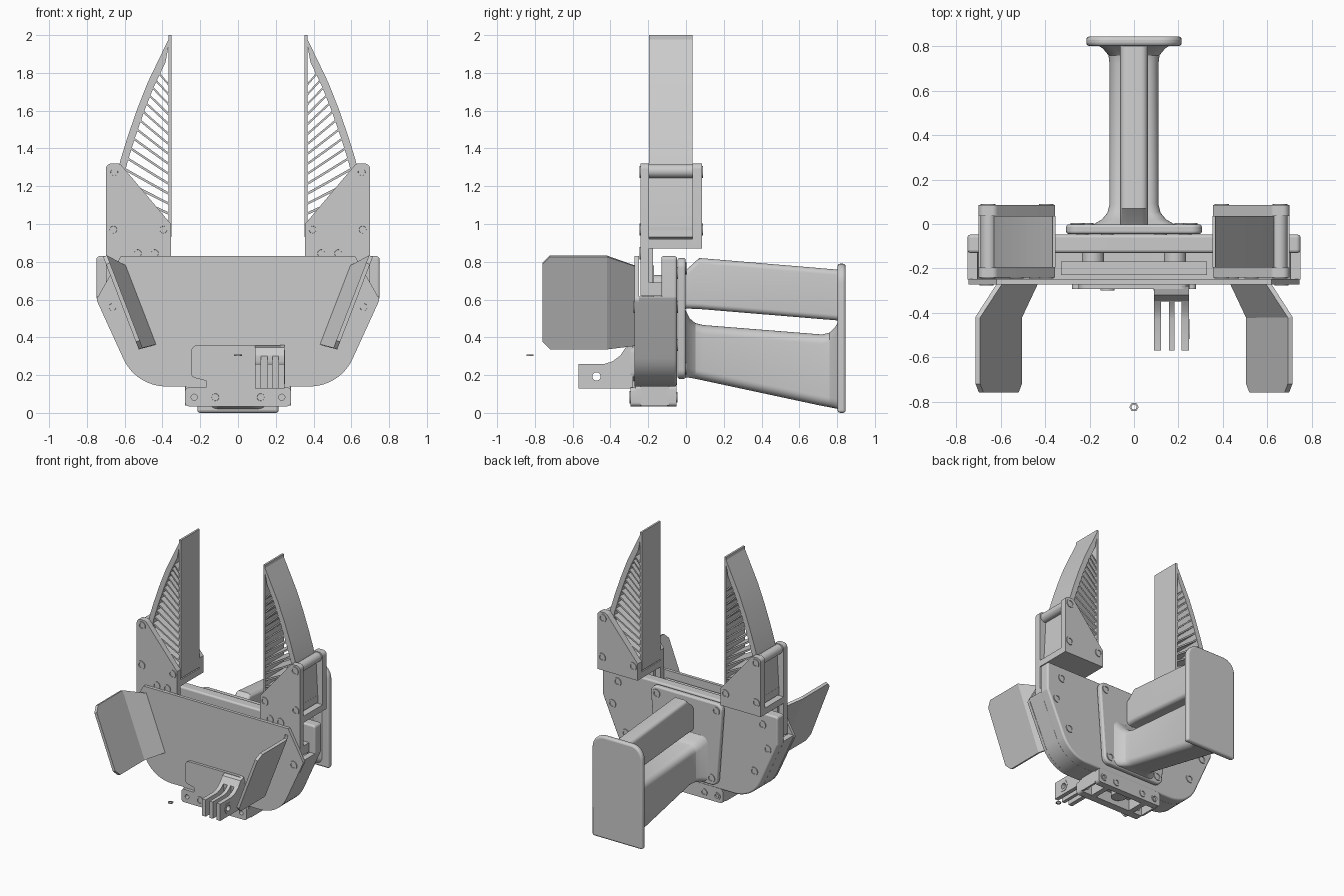
import bpy, bmesh, math
from mathutils import Vector

if "Cube" in bpy.data.objects:
    bpy.data.objects.remove(bpy.data.objects["Cube"])


def add(name, bm):
    bmesh.ops.recalc_face_normals(bm, faces=bm.faces[:])
    me = bpy.data.meshes.new(name)
    bm.to_mesh(me)
    bm.free()
    ob = bpy.data.objects.new(name, me)
    bpy.context.collection.objects.link(ob)
    return ob


def prism(name, pts, a, b, axis='y', s=1, bevel=0):
    """Extrude a 2D outline from a to b along an axis; s=-1 mirrors in x."""
    put = {'y': lambda u, v, w: (s * u, w, v), 'x': lambda u, v, w: (s * w, u, v),
           'z': lambda u, v, w: (s * u, v, w)}[axis]
    bm = bmesh.new()
    lo = [bm.verts.new(put(u, v, a)) for u, v in pts]
    hi = [bm.verts.new(put(u, v, b)) for u, v in pts]
    n = len(pts)
    bm.faces.new(lo)
    bm.faces.new(hi)
    for i in range(n):
        bm.faces.new((lo[i], lo[(i + 1) % n], hi[(i + 1) % n], hi[i]))
    ob = add(name, bm)
    if bevel:
        m = ob.modifiers.new('edge', 'BEVEL')
        m.width, m.segments, m.limit_method, m.angle_limit = bevel, 3, 'ANGLE', 0.8
    return ob


def rect(u0, v0, u1, v1):
    return [(u0, v0), (u1, v0), (u1, v1), (u0, v1)]


def rounded(corners, seg=8):
    """Outline from (u, v, radius) corners."""
    out, n = [], len(corners)
    for i, (u, v, r) in enumerate(corners):
        p = Vector((u, v))
        if r == 0:
            out.append((u, v))
            continue
        d1 = (Vector(corners[i - 1][:2]) - p).normalized()
        d2 = (Vector(corners[(i + 1) % n][:2]) - p).normalized()
        half = d1.angle(d2) / 2
        c = p + (d1 + d2).normalized() * r / math.sin(half)
        s0, s1 = p + d1 * r / math.tan(half) - c, p + d2 * r / math.tan(half) - c
        a0 = math.atan2(s0.y, s0.x)
        da = (math.atan2(s1.y, s1.x) - a0 + math.pi) % (2 * math.pi) - math.pi
        for k in range(seg + 1):
            a = a0 + da * k / seg
            out.append((c.x + r * math.cos(a), c.y + r * math.sin(a)))
    return out


def circle(u, v, r, n=24):
    return [(u + r * math.cos(2 * math.pi * k / n), v + r * math.sin(2 * math.pi * k / n)) for k in range(n)]


def cut(ob, cutter):
    m = ob.modifiers.new('hole', 'BOOLEAN')
    m.operation, m.solver, m.object = 'DIFFERENCE', 'EXACT', cutter
    bpy.context.view_layer.objects.active = ob
    bpy.ops.object.modifier_apply(modifier=m.name)
    bpy.data.objects.remove(cutter)


def screw(x, y, z, d, r=0.032):
    """Socket head screw facing d along y."""
    bm = bmesh.new()
    rings = []
    for n_r, dy in ((r, -0.01), (r, 0.006), (r * 0.6, 0.006), (r * 0.55, -0.008)):
        rings.append([bm.verts.new((x + u, y + d * dy, z + v)) for u, v in circle(0, 0, n_r)])
    for p, q in zip(rings, rings[1:]):
        for i in range(24):
            j = (i + 1) % 24
            bm.faces.new((p[i], p[j], q[j], q[i]))
    bm.faces.new(rings[0])
    bm.faces.new(rings[-1])
    add('screw', bm)


def loft(name, secs, rad):
    """Rounded rectangular sections (y, half width, z low, z high) joined along y."""
    bm = bmesh.new()
    rings = []
    for y, w, a, b in secs:
        pts = rounded([(-w, a, rad), (w, a, rad), (w, b, rad), (-w, b, rad)], 6)
        rings.append([bm.verts.new((u, y, v)) for u, v in pts])
    n = len(rings[0])
    for p, q in zip(rings, rings[1:]):
        for i in range(n):
            bm.faces.new((p[i], p[(i + 1) % n], q[(i + 1) % n], q[i]))
    bm.faces.new(rings[0])
    bm.faces.new(rings[-1])
    return add(name, bm)


# Housing: back plate, curved rim and palm plate
def half_to_full(h):
    return h + [(-u, v, r) for u, v, r in reversed(h)]


shell = rounded(half_to_full([(0.75, 0.83, 0.02), (0.75, 0.61, 0.03), (0.54, 0.14, 0.25)]), 12)
prism('housing_back', shell, -0.13, -0.048, bevel=0.012)
rim = [p for p in shell if p[1] < 0.625]
prism('housing_rim', rim + [(u * 0.94, 0.62 + (v - 0.62) * 0.92) for u, v in reversed(rim)], -0.25, -0.12)
palm = rounded(half_to_full([(0.62, 0.83, 0), (0.75, 0.60, 0.03), (0.54, 0.14, 0.25)]), 12)
prism('palm_plate', palm, -0.272, -0.248)
prism('inner_plate', rect(-0.33, 0.3, 0.33, 0.78), -0.23, -0.17)

# Finger shape: outer curve as (x, z)
curve = [(0.357, 2.0), (0.42, 1.87), (0.48, 1.745), (0.535, 1.605), (0.585, 1.46),
         (0.622, 1.34), (0.645, 1.24), (0.662, 0.93)]


def outer_x(z):
    for (x0, z0), (x1, z1) in zip(curve, curve[1:]):
        if z1 <= z <= z0:
            return x0 + (x1 - x0) * (z0 - z) / (z0 - z1)
    return 0.36


for s in (-1, 1):
    # Flexible finger with slanted ribs
    inner = [(max(u - 0.036, 0.357), v - 0.015) for u, v in curve[1:]]
    prism('finger_spine', curve + inner[::-1], -0.195, 0.035, s=s)
    prism('finger_pad', rect(0.353, 0.93, 0.368, 2.0), -0.195, 0.035, s=s)
    prism('finger_base', rect(0.355, 0.93, 0.66, 0.985), -0.195, 0.035, s=s)
    for i in range(15):
        t = i / 14
        x, z, slope = 0.36, 1.0 + 0.73 * t, 0.4 + 0.75 * t
        while x < outer_x(z) - 0.02:
            x += 0.004
            z += 0.004 * slope
        h = 0.007
        z0 = 1.0 + 0.73 * t
        prism('finger_rib', [(0.36, z0 - h), (x, z - h), (x, z + h), (0.36, z0 + h)], -0.19, 0.03, s=s)

    # Finger holder: two cheeks, floor, post and hooked foot
    top = [(0.70, 1.32, 0.03), (0.625, 1.32, 0.03), (0.355, 1.0, 0)]
    prism('holder_front', rounded([(0.355, 0.62, 0), (0.70, 0.62, 0)] + top), -0.24, -0.195, s=s)
    prism('holder_back', rounded([(0.355, 0.87, 0.0), (0.70, 0.87, 0.0)] + top), 0.035, 0.085, s=s)
    prism('holder_floor', rect(0.355, 0.87, 0.70, 0.92), -0.2, 0.05, s=s)
    prism('holder_post', circle(0.655, 1.28, 0.036), -0.2, 0.04, s=s)
    prism('holder_foot', rect(0.40, 0.62, 0.70, 0.69), -0.2, -0.10, s=s)
    prism('holder_stem', rect(0.40, 0.62, 0.66, 0.9), -0.2, -0.175, s=s)
    for x, z in ((0.655, 1.275), (0.66, 0.97), (0.395, 0.97)):
        screw(s * x, -0.24, z, -1)
        screw(s * x, 0.085, z, 1)
    for x in (0.44, 0.53):
        screw(s * x, -0.24, 0.845, -1)
    screw(s * 0.665, -0.272, 0.56, -1)
    for x, z in ((0.665, 0.56), (0.55, 0.36), (0.62, 0.74)):
        screw(s * x, -0.048, z, 1)
    prism('inner_post', circle(0.185, 0.68, 0.05), -0.18, -0.1, s=s)

    # Side wing, bent outwards where it leaves the palm
    bm = bmesh.new()

    def wing_vert(y, z):
        return bm.verts.new((s * (0.515 + (z - 0.34) * 0.385), y, z))
    blade = [wing_vert(y, z) for y, z in ((-0.42, 0.34), (-0.42, 0.83), (-0.72, 0.83),
                                          (-0.76, 0.79), (-0.76, 0.38), (-0.72, 0.34))]
    root = [bm.verts.new((s * 0.60, -0.26, 0.775)), bm.verts.new((s * 0.44, -0.26, 0.36))]
    bm.faces.new(blade)
    bm.faces.new((blade[1], blade[0], root[1], root[0]))
    m = add('side_wing', bm).modifiers.new('thickness', 'SOLIDIFY')
    m.thickness, m.offset = 0.022, 0

# Front mounting plate and bottom bracket with through holes
tab = half_to_full([(0.25, 0.36, 0.04), (0.25, 0.19, 0.03), (0.17, 0.17, 0.0), (0.17, 0.135, 0),
                    (0.28, 0.135, 0.02), (0.28, 0.035, 0.02)])
plate = prism('mount_plate', rounded(tab, 5), -0.293, -0.268)
ears = half_to_full([(0.28, 0.145, 0.02), (0.28, 0.035, 0.02)])
front_ear = prism('bracket_front', rounded(ears), -0.268, -0.235)
back_ear = prism('bracket_back', rounded(ears), -0.10, -0.05)
for s in (-1, 1):
    for ob in (plate, front_ear, back_ear):
        cut(ob, prism('hole_cutter', circle(s * 0.232, 0.083, 0.016), -0.4, 0.1))
    prism('bracket_side', rect(0.15, 0.035, 0.19, 0.15), -0.24, -0.09, s=s)
    prism('bracket_rail', rect(0.265, 0.04, 0.28, 0.14), -0.24, -0.09, s=s)
    screw(s * 0.12, -0.293, 0.083, -1)
    for x in (0.12, 0.232):
        screw(s * x, -0.05, 0.083, 1, 0.028)
prism('bracket_roof', rect(-0.28, -0.24, 0.28, -0.09), 0.12, 0.15, 'z')
prism('drive_shaft', circle(0, -0.165, 0.055), 0.06, 0.13, 'z')

# Three-pronged accessory hinge
arm = [(-0.57, 0.13), (-0.57, 0.26), (-0.43, 0.26), (-0.39, 0.272), (-0.34, 0.31), (-0.29, 0.345), (-0.28, 0.13)]
for x0, x1 in ((0.09, 0.122), (0.157, 0.183), (0.215, 0.247)):
    prong = prism('hinge_prong', arm, x0, x1, 'x')
    cut(prong, prism('hole_cutter', circle(-0.474, 0.193, 0.022), 0, 0.4, 'x'))
prism('hinge_block', [(-0.34, 0.13), (-0.35, 0.30), (-0.32, 0.345), (-0.28, 0.36), (-0.28, 0.13)], 0.09, 0.247, 'x')
nut = prism('hinge_nut', circle(-0.474, 0.193, 0.045, 6), 0.24, 0.25, 'x')
cut(nut, prism('hole_cutter', circle(-0.474, 0.193, 0.022), 0, 0.4, 'x'))

# Loose small nut in front
loose = prism('loose_nut', circle(0, -0.825, 0.021, 6), 0.302, 0.308, 'z')
cut(loose, prism('hole_cutter', circle(0, -0.825, 0.011), 0.2, 0.4, 'z'))

# Handle: base flange, grip, upper bar and end stop
flange = half_to_full([(0.31, 0.82, 0.05), (0.26, 0.18, 0.05)])
prism('handle_flange', rounded(flange), -0.045, -0.002, bevel=0.012)
for s in (-1, 1):
    screw(s * 0.255, -0.002, 0.765, 1)
    screw(s * 0.215, -0.002, 0.235, 1)
loft('handle_grip', [(-0.02, 0.21, 0.188, 0.56), (0.0, 0.18, 0.188, 0.54), (0.02, 0.145, 0.186, 0.50),
                     (0.05, 0.12, 0.18, 0.475), (0.09, 0.11, 0.172, 0.465), (0.72, 0.11, 0.037, 0.415),
                     (0.76, 0.115, 0.03, 0.425), (0.79, 0.14, 0.024, 0.455), (0.81, 0.17, 0.02, 0.49)], 0.05)
loft('handle_bar', [(-0.02, 0.062, 0.55, 0.745), (0.01, 0.062, 0.552, 0.765), (0.07, 0.062, 0.55, 0.82),
                    (0.82, 0.062, 0.488, 0.757)], 0.03)
prism('handle_end_stop', rounded(half_to_full([(0.215, 0.79, 0.10), (0.215, 0.0, 0.015)])), 0.802, 0.845, bevel=0.016)

# Smooth shading with sharp edges kept; the wings stay flat
for ob in bpy.context.scene.objects:
    ob.select_set(not ob.name.startswith('side_wing'))
bpy.context.view_layer.objects.active = loose
bpy.ops.object.shade_smooth_by_angle(angle=math.radians(25))
